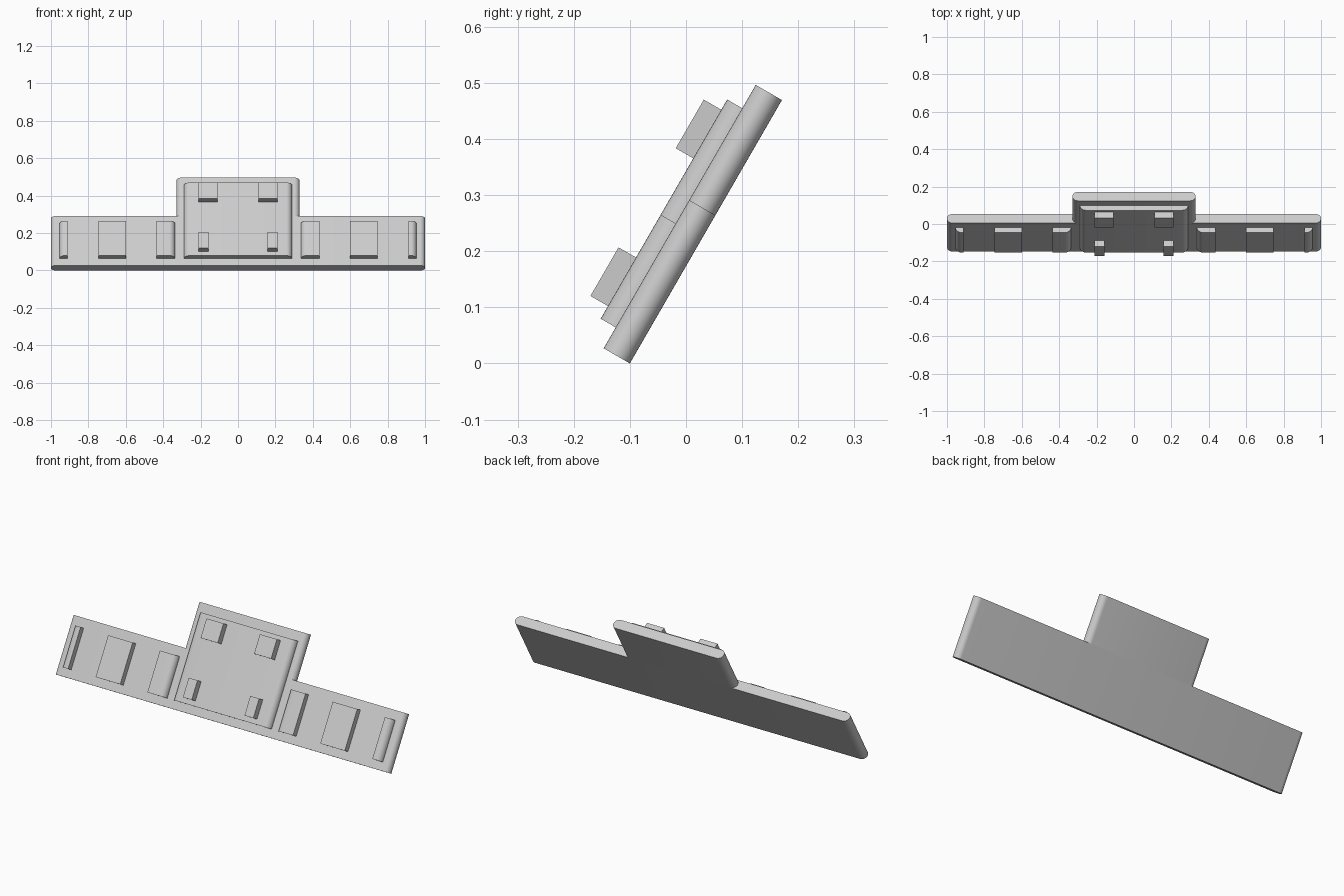
import bpy, bmesh
from math import radians, sin, cos, pi

cube = bpy.data.objects.get("Cube")
if cube:
    bpy.data.objects.remove(cube, do_unlink=True)

grey = bpy.data.materials.new("light_grey")
grey.use_nodes = True
GREY = (0.6, 0.6, 0.6, 1)
grey.diffuse_color = GREY
grey.node_tree.nodes["Principled BSDF"].inputs["Base Color"].default_value = GREY

SLAB, PLATE, POST = 0.054, 0.085, 0.121   # front depths of the three layers
STEPS = 8


def prism(name, x, up, depth, round_left=0, round_right=0, round_back=False):
    """Extrude an x/depth profile up the leaning plane; chosen sides are rounded."""
    (x0, x1), (d0, d1) = x, depth
    # corners: x, depth, inward directions, radius, start angle
    corners = [(x0, d0, 1, 1, round_left * round_back, pi),
               (x1, d0, -1, 1, round_right * round_back, 1.5 * pi),
               (x1, d1, -1, -1, round_right, 0),
               (x0, d1, 1, -1, round_left, 0.5 * pi)]
    points = []
    for cx, cd, sx, sd, r, start in corners:
        if not r:
            points.append((cx, cd))
            continue
        for i in range(STEPS + 1):
            a = start + 0.5 * pi * i / STEPS
            points.append((cx + sx * r + r * cos(a), cd + sd * r + r * sin(a)))
    bm = bmesh.new()
    base = bm.faces.new([bm.verts.new((px, up[0], pd)) for px, pd in points])
    top = bmesh.ops.extrude_face_region(bm, geom=[base])["geom"]
    bmesh.ops.translate(bm, vec=(0, up[1] - up[0], 0),
                        verts=[v for v in top if isinstance(v, bmesh.types.BMVert)])
    bmesh.ops.remove_doubles(bm, verts=bm.verts, dist=1e-5)
    bmesh.ops.recalc_face_normals(bm, faces=bm.faces)
    mesh = bpy.data.meshes.new(name)
    bm.to_mesh(mesh)
    bm.free()
    mesh.materials.append(grey)
    obj = bpy.data.objects.new(name, mesh)
    bpy.context.collection.objects.link(obj)
    # lean the whole plane back
    obj.location = (0, -0.1, 0)
    obj.rotation_euler = (radians(60), 0, 0)
    bpy.ops.object.select_all(action='DESELECT')
    obj.select_set(True)
    bpy.context.view_layer.objects.active = obj
    bpy.ops.object.shade_smooth_by_angle(angle=radians(30))


def pair(name, x, up, depth, inner=0, outer=0):
    """Mirrored blocks on the left (+x) and right (-x)."""
    prism("left_" + name, x, up, depth, inner, outer)
    prism("right_" + name, (-x[1], -x[0]), up, depth, outer, inner)


# Backing slab: long lower bar and raised centre
r = SLAB / 2
prism("lower_slab", (-1, 1), (0, 0.305), (0, SLAB), r, r, True)
prism("upper_slab", (-0.329, 0.329), (0.305, 0.542), (0, SLAB), r, r, True)

# Centre plate with rounded sides
edge = PLATE - SLAB
prism("centre_plate", (-0.289, 0.289), (0.043, 0.494), (SLAB, PLATE), edge, edge)

# Raised blocks on the wings
wing = (0.043, 0.257)
pair("inner_block", (0.336, 0.436), wing, (SLAB, PLATE), inner=edge)
pair("middle_block", (0.599, 0.746), wing, (SLAB, PLATE))
pair("outer_block", (0.911, 0.955), wing, (SLAB, PLATE), outer=edge)

# Posts on the centre plate
pair("upper_post", (0.109, 0.211), (0.373, 0.473), (PLATE, POST))
pair("lower_post", (0.158, 0.211), (0.069, 0.169), (PLATE, POST))
